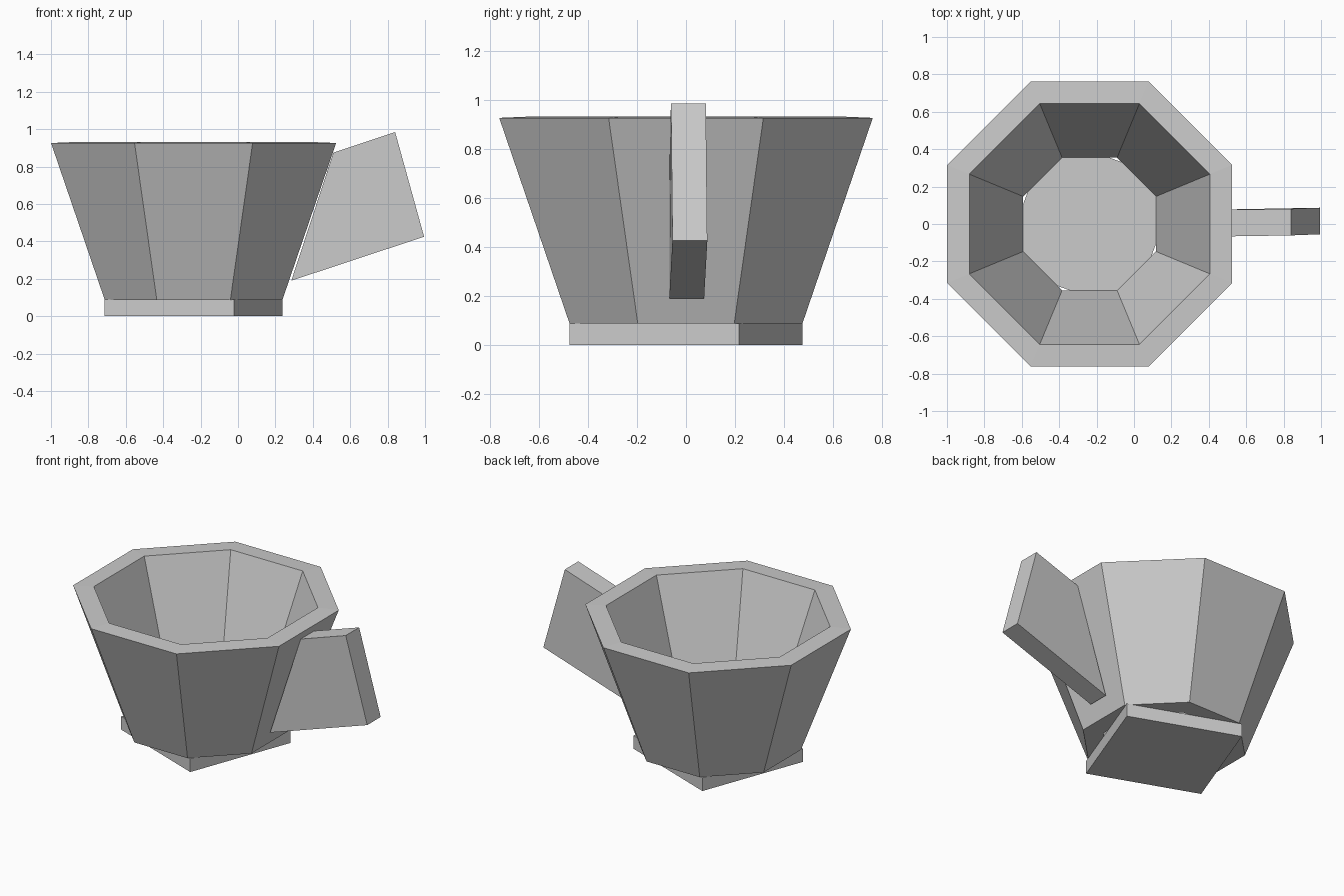
import bpy, bmesh, math

if "Cube" in bpy.data.objects:
    bpy.data.objects.remove(bpy.data.objects["Cube"])

CX = -0.2375          # cup axis
SIDES = 8
TAN = math.tan(math.pi / SIDES)


def prism(name, ring_a, ring_b):
    """Closed solid between two matching rings of points."""
    bm = bmesh.new()
    a = [bm.verts.new(p) for p in ring_a]
    b = [bm.verts.new(p) for p in ring_b]
    bm.faces.new(a)
    bm.faces.new(b)
    n = len(a)
    for i in range(n):
        j = (i + 1) % n
        bm.faces.new((a[i], a[j], b[j], b[i]))
    bmesh.ops.recalc_face_normals(bm, faces=bm.faces)
    mesh = bpy.data.meshes.new(name)
    bm.to_mesh(mesh)
    bm.free()
    obj = bpy.data.objects.new(name, mesh)
    bpy.context.collection.objects.link(obj)
    return obj


# Flared cup wall: eight mitred panels, section given as (apothem, z)
section = [(0.475, 0.087), (0.762, 0.926), (0.643, 0.931), (0.355, 0.087)]
for i in range(SIDES):
    panel = prism(f"cup_panel_{i + 1}",
                  [(r, -r * TAN, z) for r, z in section],
                  [(r, r * TAN, z) for r, z in section])
    panel.location.x = CX
    panel.rotation_euler.z = i * math.tau / SIDES

# Square base plate, turned under the cup; its top is the cup floor
corners = [(0.523 * math.cos(math.radians(24.5 + 90 * k)),
            0.523 * math.sin(math.radians(24.5 + 90 * k))) for k in range(4)]
base = prism("base_plate",
             [(x, y, 0.0) for x, y in corners],
             [(x, y, 0.088) for x, y in corners])
base.location.x = CX

# Solid tapered handle, slightly skewed: (x, z, y centre)
handle = [(0.285, 0.19, 0.003), (0.995, 0.425, 0.016),
          (0.84, 0.985, 0.01), (0.51, 0.875, 0.005)]
prism("handle",
      [(x, y - 0.071, z) for x, z, y in handle],
      [(x, y + 0.071, z) for x, z, y in handle])
